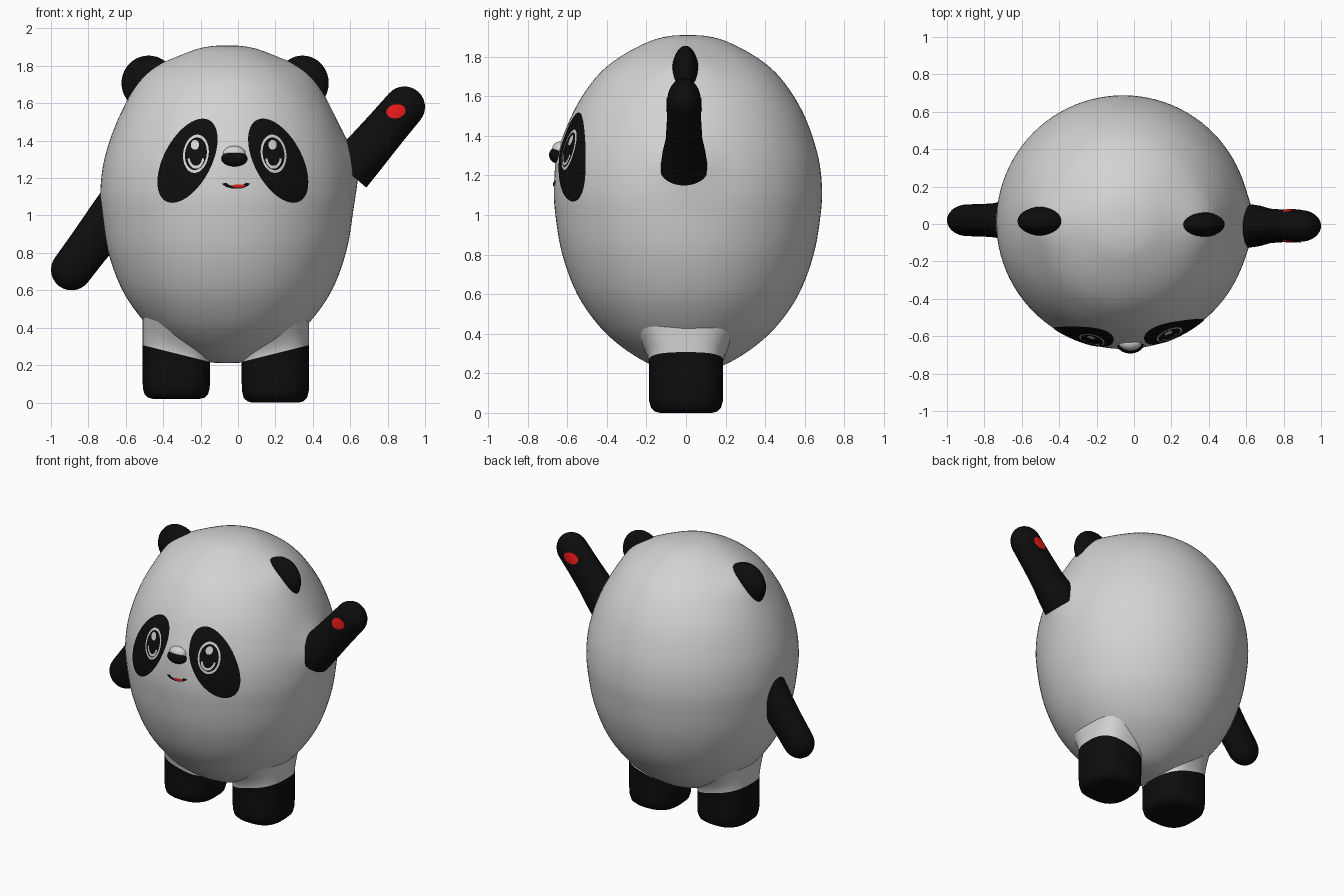
import bpy, bmesh, math
from mathutils import Vector, Matrix
from mathutils.bvhtree import BVHTree

if "Cube" in bpy.data.objects:
    bpy.data.objects.remove(bpy.data.objects["Cube"])

CX, CY = -0.058, 0.01          # body axis


def material(name, rgb):
    m = bpy.data.materials.new(name)
    m.diffuse_color = (*rgb, 1)
    m.use_nodes = True
    m.node_tree.nodes["Principled BSDF"].inputs["Base Color"].default_value = m.diffuse_color
    return m


WHITE = material("white", (0.65, 0.65, 0.65))
BLACK = material("black", (0.004, 0.004, 0.004))
RED = material("red", (0.8, 0.01, 0.01))


def finish(name, bm, mats, recalc=True):
    if recalc:
        bmesh.ops.recalc_face_normals(bm, faces=bm.faces[:])
    bm.normal_update()
    me = bpy.data.meshes.new(name)
    tree = BVHTree.FromBMesh(bm)
    bm.to_mesh(me)
    bm.free()
    for m in mats:
        me.materials.append(m)
    me.shade_smooth()
    me.set_sharp_from_angle(angle=math.radians(50))
    bpy.context.collection.objects.link(bpy.data.objects.new(name, me))
    return tree


def loft(name, rings, mats, white_from=None):
    """Closed skin through rings of points; bands from white_from on use slot 1."""
    bm = bmesh.new()
    vs = [[bm.verts.new(p) for p in r] for r in rings]
    n = len(vs[0])
    for k, (a, b) in enumerate(zip(vs, vs[1:])):
        for i in range(n):
            f = bm.faces.new((a[i], a[(i + 1) % n], b[(i + 1) % n], b[i]))
            if white_from is not None and k >= white_from:
                f.material_index = 1
    bm.faces.new(vs[0])
    top = bm.faces.new(vs[-1])
    top.material_index = 0 if white_from is None else 1
    return finish(name, bm, mats)


def ellipsoid(name, centre, radii, mat):
    bm = bmesh.new()
    bmesh.ops.create_uvsphere(bm, u_segments=32, v_segments=20, radius=1,
                              matrix=Matrix.Translation(centre) @ Matrix.Diagonal((*radii, 1)))
    finish(name, bm, [mat])


def patch(name, tree, cx, cz, rx, rz, mat, lift, tilt=0, side=-1, inner=0.02, arc=(0, 360), rows=10):
    """Thin painted ellipse (or ring, or arc) projected along y onto a surface."""
    bm = bmesh.new()
    n = 48
    ct, st = math.cos(math.radians(tilt)), math.sin(math.radians(tilt))
    grid = []
    for k in range(rows + 1):
        s = inner + (1 - inner) * k / rows
        row = []
        for i in range(n + 1):
            a = math.radians(arc[0] + (arc[1] - arc[0]) * i / n)
            u, w = s * rx * math.cos(a), s * rz * math.sin(a)
            x, z = cx + u * ct - w * st, cz + u * st + w * ct
            hit = tree.ray_cast(Vector((x, side * 3, z)), Vector((0, -side, 0)))[0]
            row.append(bm.verts.new((x, hit.y + side * lift, z)))
        grid.append(row)
    for a, b in zip(grid, grid[1:]):
        for i in range(n):
            q = (a[i], b[i], b[i + 1], a[i + 1])
            bm.faces.new(q if side < 0 else q[::-1])
    if inner < 0.1:
        q = grid[0][:-1]
        bm.faces.new(q if side < 0 else q[::-1])
    bmesh.ops.remove_doubles(bm, verts=bm.verts[:], dist=1e-5)
    return finish(name, bm, [mat], recalc=False)


def smooth_profile(pts, steps=5):
    """Catmull-Rom curve through the points."""
    p = [Vector(q) for q in pts]
    p = [2 * p[0] - p[1]] + p + [2 * p[-1] - p[-2]]
    out = []
    for a, b, c, d in zip(p, p[1:], p[2:], p[3:]):
        for k in range(steps):
            t = k / steps
            out.append(0.5 * (2 * b + (c - a) * t + (2 * a - 5 * b + 4 * c - d) * t * t
                              + (3 * b - a - 3 * c + d) * t ** 3))
    return out + [p[-2]]


# Body: egg lathe with soft swellings where the ears, arm and nose join
profile = [(0.01, 0.21), (0.1, 0.217), (0.2, 0.25), (0.33, 0.33), (0.45, 0.44), (0.56, 0.6),
           (0.635, 0.8), (0.67, 1.0), (0.677, 1.15), (0.652, 1.32), (0.58, 1.52),
           (0.47, 1.69), (0.35, 1.795), (0.2, 1.875), (0.1, 1.903), (0.01, 1.91)]
swellings = [((-0.45, 0.01, 1.7), 0.03, 0.15), ((0.33, 0, 1.7), 0.03, 0.15),
             ((0.6, 0, 1.27), 0.035, 0.14), ((-0.02, -0.64, 1.31), 0.012, 0.08)]


def body_point(r, z, a):
    p = Vector((CX + r * math.cos(a), CY + r * math.sin(a), z))
    out = (p - Vector((CX, CY, 1.1))).normalized()
    h = sum(h * math.exp(-((p - Vector(c)).length / s) ** 2) for c, h, s in swellings)
    return p + out * h


body = loft("body", [[body_point(r, z, math.tau * i / 96) for i in range(96)]
                     for r, z in smooth_profile(profile)], [WHITE])

# Ears
ellipsoid("left_ear", (-0.478, 0.015, 1.708), (0.145, 0.08, 0.147), BLACK)
ellipsoid("right_ear", (0.345, -0.003, 1.708), (0.14, 0.07, 0.147), BLACK)


# Arms: rounded tubes from inside the body to a domed tip
def arm(name, tip, direction, y, length, radius):
    d = Vector((direction[0], 0, direction[1])).normalized()
    p = Vector((-d.z, 0, d.x))
    c = Vector((tip[0], y, tip[1]))
    sections = [(-length, 0.125, 0.12), (-0.36, 0.122, 0.11), (-0.27, 0.118, 0.093),
                (-0.14, 0.113, 0.087), (0, radius, 0.085)]
    for k in range(1, 8):
        a = math.radians(k * 12.6)
        sections.append((radius * math.sin(a), radius * math.cos(a), 0.085 * math.cos(a)))
    return loft(name, [[c + d * t + p * (w * math.cos(math.tau * i / 32))
                        + Vector((0, h * math.sin(math.tau * i / 32), 0)) for i in range(32)]
                       for t, w, h in sections], [BLACK])


arm("lowered_arm", (-0.89, 0.71), (-0.6, -0.8), 0.02, 0.48, 0.11)
raised = arm("raised_arm", (0.89, 1.58), (0.65, 0.76), -0.01, 0.46, 0.11)
for side, label in ((-1, "front"), (1, "back")):
    patch("palm_mark_" + label, raised, 0.845, 1.557, 0.052, 0.037, RED, 0.004, tilt=10, side=side)


# Legs: rounded square stumps, black below a sloping line and white above
def leg(name, x, out, lift):
    rings = []
    # z, x scale, y scale, slope towards the outside
    for z, sx, sy, slope in [(0, 0.7, 0.7, 0), (0.006, 0.83, 0.83, 0), (0.025, 0.94, 0.94, 0),
                             (0.06, 0.99, 0.99, 0), (0.1, 1, 1, 0), (0.18, 1, 1, 0.015),
                             (0.262, 1, 1, 0.045), (0.3, 1.0, 1.05, 0.05),
                             (0.34, 1.0, 1.16, 0.055), (0.4, 1.0, 1.35, 0.06)]:
        ring = []
        for i in range(48):
            a = math.tau * i / 48
            u = math.copysign(abs(math.cos(a)) ** 0.75, math.cos(a))
            v = math.copysign(abs(math.sin(a)) ** 0.75, math.sin(a))
            zz = z + slope * u * out + lift * max(0, 1 - z / 0.2)
            ring.append((x + 0.18 * sx * u, 0.188 * sy * v, zz))
        rings.append(ring)
    loft(name, rings, [BLACK, WHITE], white_from=6)


leg("left_leg", -0.33, -1, 0.02)
leg("right_leg", 0.2, 1, 0)

# Eyes: tilted patch, pale ring, lower crescent and highlight
for label, s, px, ex in (("left", -1, -0.27, -0.225), ("right", 1, 0.215, 0.19)):
    patch(label + "_eye_patch", body, px, 1.293, 0.127, 0.246, BLACK, 0.004, tilt=28 * s, rows=16)
    patch(label + "_eye_ring", body, ex, 1.33, 0.068, 0.103, WHITE, 0.007, tilt=8 * s, inner=0.85, rows=2)
    patch(label + "_eye_crescent", body, ex, 1.315, 0.045, 0.065, WHITE, 0.007,
          inner=0.75, arc=(190, 350), rows=2)
    patch(label + "_eye_highlight", body, ex - 0.005, 1.378, 0.022, 0.026, WHITE, 0.007, rows=4)

# Nose and mouth
ellipsoid("nose_bridge", (-0.02, -0.635, 1.328), (0.062, 0.042, 0.044), WHITE)
ellipsoid("nose", (-0.02, -0.645, 1.303), (0.07, 0.047, 0.043), BLACK)
patch("mouth", body, -0.01, 1.185, 0.08, 0.042, BLACK, 0.004, inner=0.68, arc=(200, 340), rows=3)
patch("tongue", body, 0.003, 1.158, 0.036, 0.008, RED, 0.007, rows=3)
